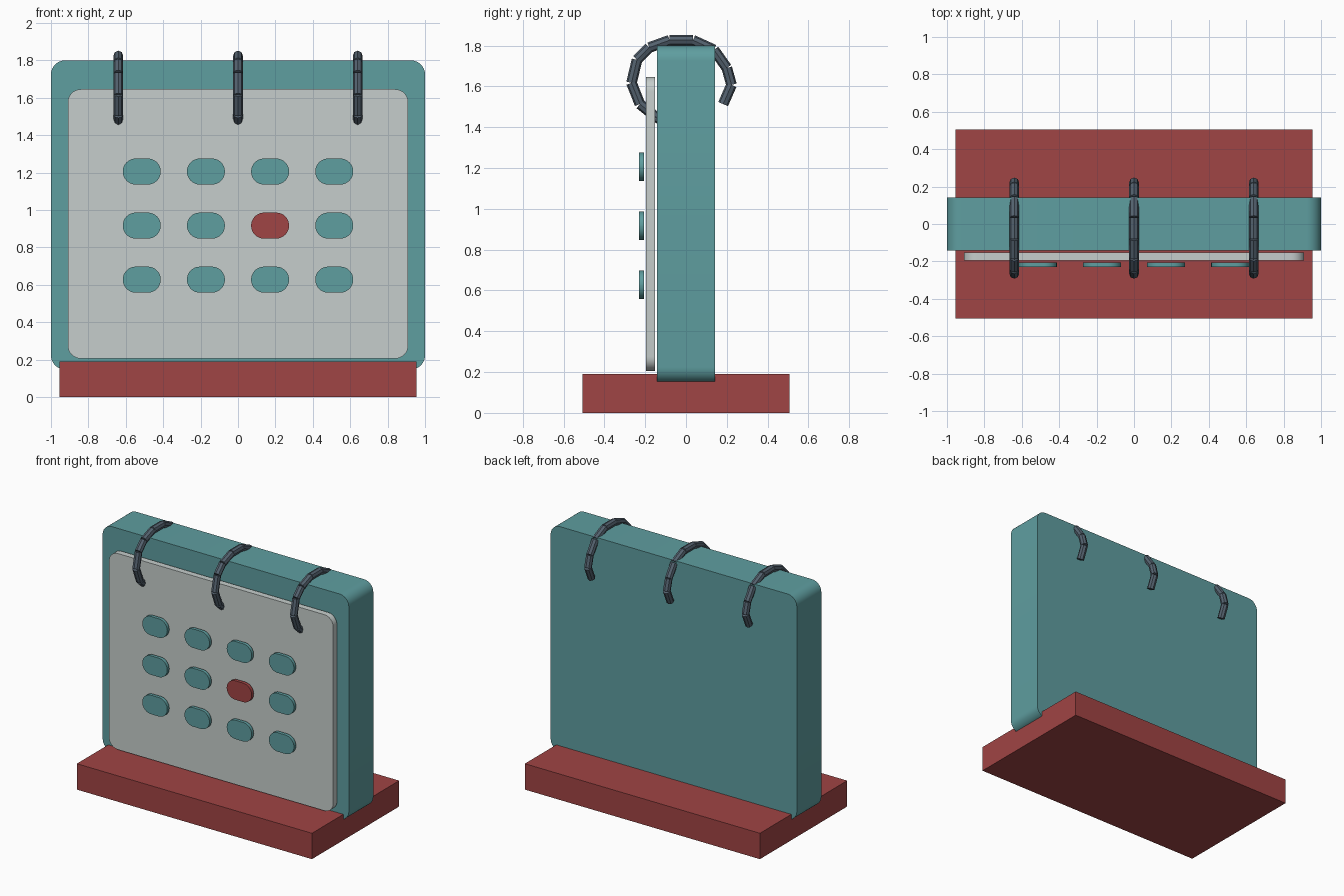
import bpy
import bmesh
from math import cos, sin, pi, radians
from mathutils import Vector

cube = bpy.data.objects.get("Cube")
if cube:
    bpy.data.objects.remove(cube, do_unlink=True)


def make_material(name, rgb):
    mat = bpy.data.materials.new(name)
    mat.use_nodes = True
    color = (*rgb, 1.0)
    mat.diffuse_color = color
    mat.node_tree.nodes["Principled BSDF"].inputs["Base Color"].default_value = color
    return mat


TEAL = make_material("teal", (0.114, 0.342, 0.352))
RED = make_material("brick red", (0.352, 0.058, 0.058))
PAPER = make_material("pale grey paper", (0.565, 0.617, 0.604))
METAL = make_material("dark slate metal", (0.089, 0.122, 0.159))


def finish(bm, name, mat, smooth=False):
    bmesh.ops.recalc_face_normals(bm, faces=bm.faces)
    mesh = bpy.data.meshes.new(name)
    bm.to_mesh(mesh)
    bm.free()
    mesh.materials.append(mat)
    obj = bpy.data.objects.new(name, mesh)
    bpy.context.collection.objects.link(obj)
    if smooth:
        bpy.ops.object.select_all(action="DESELECT")
        obj.select_set(True)
        bpy.context.view_layer.objects.active = obj
        bpy.ops.object.shade_smooth_by_angle(angle=radians(35))
    return obj


def rounded_slab(name, mat, cx, cz, width, height, front, back, radius, steps=8):
    """Rounded rectangle in the xz plane, extruded from front to back."""
    bm = bmesh.new()
    ring = []
    corners = ((1, 1), (-1, 1), (-1, -1), (1, -1))
    for i, (sx, sz) in enumerate(corners):
        ox = cx + sx * (width / 2 - radius)
        oz = cz + sz * (height / 2 - radius)
        for k in range(steps + 1):
            a = (i + k / steps) * pi / 2
            ring.append(bm.verts.new((ox + radius * cos(a), front, oz + radius * sin(a))))
    face = bm.faces.new(ring)
    extruded = bmesh.ops.extrude_face_region(bm, geom=[face])["geom"]
    verts = [g for g in extruded if isinstance(g, bmesh.types.BMVert)]
    bmesh.ops.translate(bm, verts=verts, vec=(0, back - front, 0))
    return finish(bm, name, mat, smooth=True)


# Base block
bm = bmesh.new()
bmesh.ops.create_cube(bm, size=1)
bmesh.ops.scale(bm, verts=bm.verts, vec=(1.91, 1.012, 0.19))
bmesh.ops.translate(bm, verts=bm.verts, vec=(0, 0, 0.095))
finish(bm, "base", RED)

# Backing board and page
rounded_slab("board", TEAL, 0, 0.974, 2.0, 1.652, -0.142, 0.142, 0.075)
rounded_slab("page", PAPER, 0, 0.926, 1.82, 1.44, -0.196, -0.152, 0.07)

# Day markers, one highlighted
for row in range(3):
    for col in range(4):
        special = row == 1 and col == 2
        rounded_slab("highlighted_day" if special else f"day_{row}_{col}",
                     RED if special else TEAL,
                     (col - 1.5) * 0.343, 1.206 - row * 0.289,
                     0.203, 0.139, -0.231, -0.207, 0.0692)

# Binder rings: straight octagonal links following a curl (y, z)
curl = [(-0.09, 1.42), (-0.147, 1.45), (-0.226, 1.513), (-0.267, 1.617),
        (-0.24, 1.73), (-0.18, 1.79), (-0.08, 1.826), (0.034, 1.826),
        (0.137, 1.779), (0.20, 1.69), (0.223, 1.607), (0.182, 1.513)]
for x, label in ((-0.64, "right"), (0, "middle"), (0.64, "left")):
    bm = bmesh.new()
    for (y0, z0), (y1, z1) in zip(curl, curl[1:]):
        start, end = Vector((x, y0, z0)), Vector((x, y1, z1))
        link = bmesh.ops.create_cone(bm, cap_ends=True, segments=8, radius1=0.026,
                                     radius2=0.026, depth=(end - start).length)["verts"]
        turn = Vector((0, 0, 1)).rotation_difference(end - start).to_matrix()
        bmesh.ops.rotate(bm, verts=link, cent=(0, 0, 0), matrix=turn)
        bmesh.ops.translate(bm, verts=link, vec=(start + end) / 2)
    finish(bm, f"{label}_binder_ring", METAL)
